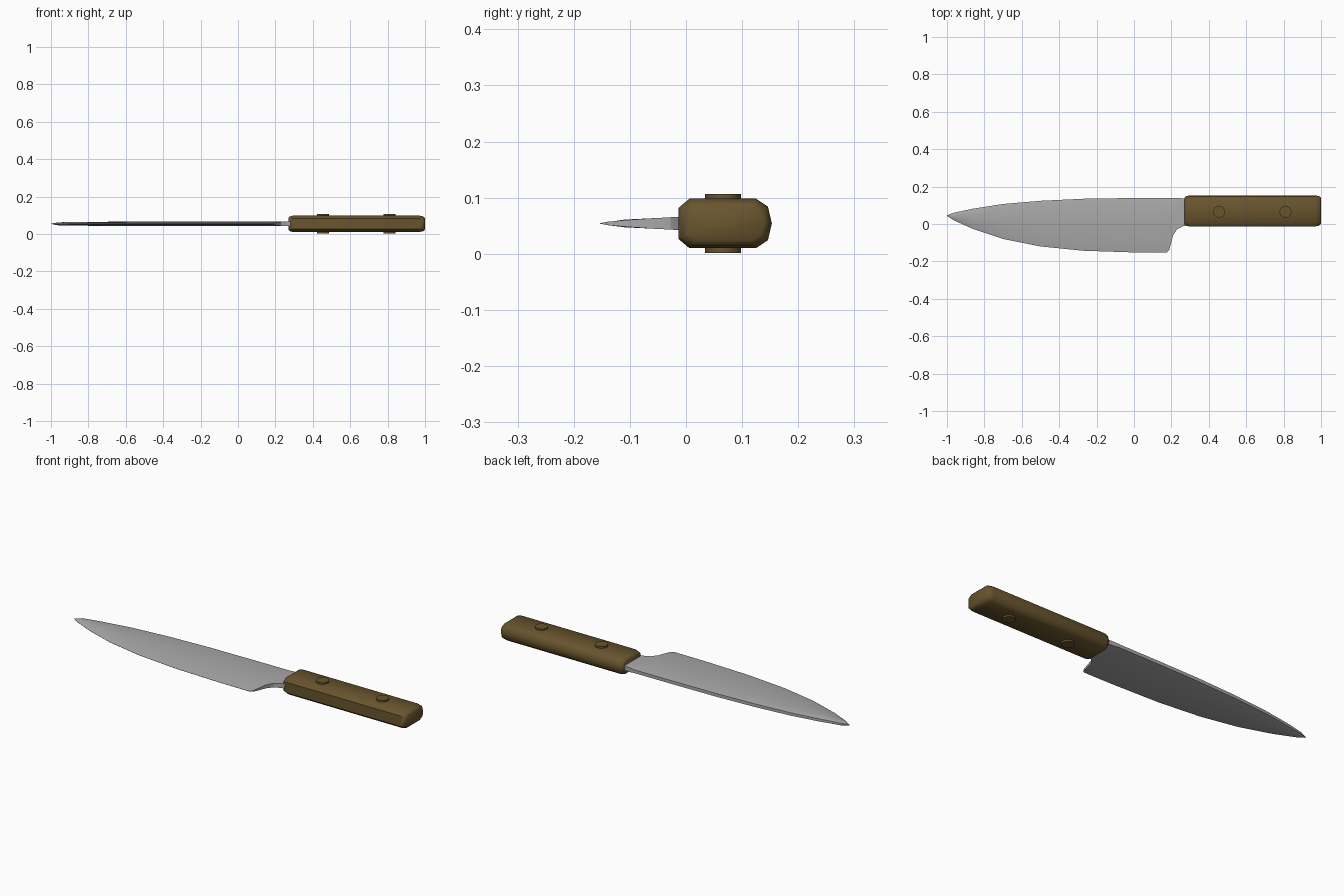
import bpy, bmesh

if "Cube" in bpy.data.objects:
    bpy.data.objects.remove(bpy.data.objects["Cube"])

MID = 0.054  # height of the knife's central plane


def material(name, color):
    mat = bpy.data.materials.new(name)
    mat.diffuse_color = color
    mat.use_nodes = True
    mat.node_tree.nodes["Principled BSDF"].inputs["Base Color"].default_value = mat.diffuse_color
    return mat


def finish(ob, mat, angle):
    ob.data.materials.append(mat)
    bpy.ops.object.select_all(action='DESELECT')
    ob.select_set(True)
    bpy.context.view_layer.objects.active = ob
    bpy.ops.object.shade_smooth_by_angle(angle=angle)


def loft(name, rings, mat, angle):
    """Skin a list of equal-length closed rings and cap both ends."""
    bm = bmesh.new()
    rows = [[bm.verts.new(p) for p in ring] for ring in rings]
    for a, b in zip(rows, rows[1:]):
        for i in range(len(a)):
            j = (i + 1) % len(a)
            bm.faces.new((a[i], a[j], b[j], b[i]))
    bm.faces.new(rows[0])
    bm.faces.new(rows[-1])
    bmesh.ops.recalc_face_normals(bm, faces=bm.faces)
    me = bpy.data.meshes.new(name)
    bm.to_mesh(me)
    bm.free()
    ob = bpy.data.objects.new(name, me)
    bpy.context.collection.objects.link(ob)
    finish(ob, mat, angle)


wood = material("brown_wood", (0.14, 0.09, 0.027, 1))
steel = material("grey_steel", (0.40, 0.40, 0.40, 1))

# Blade: x, spine y, edge y, half thickness at spine, half thickness at edge
stations = [
    (-1.00, 0.047, 0.043, 0.001, 0.0003), (-0.96, 0.061, 0.018, 0.008, 0.0005),
    (-0.86, 0.082, -0.027, 0.010, 0.0005), (-0.70, 0.107, -0.080, 0.011, 0.0005),
    (-0.50, 0.124, -0.120, 0.012, 0.0005), (-0.27, 0.135, -0.143, 0.0125, 0.0005),
    (0.00, 0.139, -0.152, 0.0125, 0.0005), (0.174, 0.140, -0.153, 0.0125, 0.0005),
    (0.188, 0.140, -0.140, 0.0125, 0.003), (0.197, 0.140, -0.107, 0.0125, 0.006),
    (0.208, 0.140, -0.063, 0.0125, 0.009), (0.230, 0.139, -0.028, 0.0125, 0.011),
    (0.265, 0.137, -0.010, 0.0125, 0.012), (0.30, 0.136, -0.008, 0.0125, 0.012),
]
# fraction of height from the edge, fraction of thickness
section = [(0, 0), (0.15, 0.55), (0.5, 0.95), (0.93, 1.0), (1.0, 0.7)]
rings = []
for x, s, e, t, te in stations:
    half = [(e + (s - e) * f, max(te, t * g)) for f, g in section]
    rings.append([(x, y, MID + h) for y, h in half] +
                 [(x, y, MID - h) for y, h in reversed(half)])
loft("blade", rings, steel, 0.5)

# Handle: faceted cross-section with rounded ends
upper = [(-0.013, 0.028), (0.006, 0.044), (0.125, 0.044), (0.146, 0.030), (0.153, 0.0)]
outline = upper + [(y, -z) for y, z in reversed(upper[:-1])]
centre_y, half_y, half_z = 0.07, 0.082, 0.044


def handle_ring(x, inset):
    ky, kz = 1 - inset / half_y, 1 - inset / half_z
    return [(x, centre_y + (y - centre_y) * ky, MID + z * kz) for y, z in outline]


loft("handle", [handle_ring(x, i) for x, i in (
    (0.270, 0.012), (0.276, 0.005), (0.295, 0.0),
    (0.970, 0.0), (0.992, 0.005), (1.0, 0.014))], wood, 0.8)

# Rivets pass right through the handle
for name, x in (("front_rivet", 0.455), ("rear_rivet", 0.81)):
    bpy.ops.mesh.primitive_cylinder_add(vertices=16, radius=0.032, depth=0.105,
                                        location=(x, 0.066, MID))
    ob = bpy.context.object
    ob.name = name
    finish(ob, wood, 0.5)
